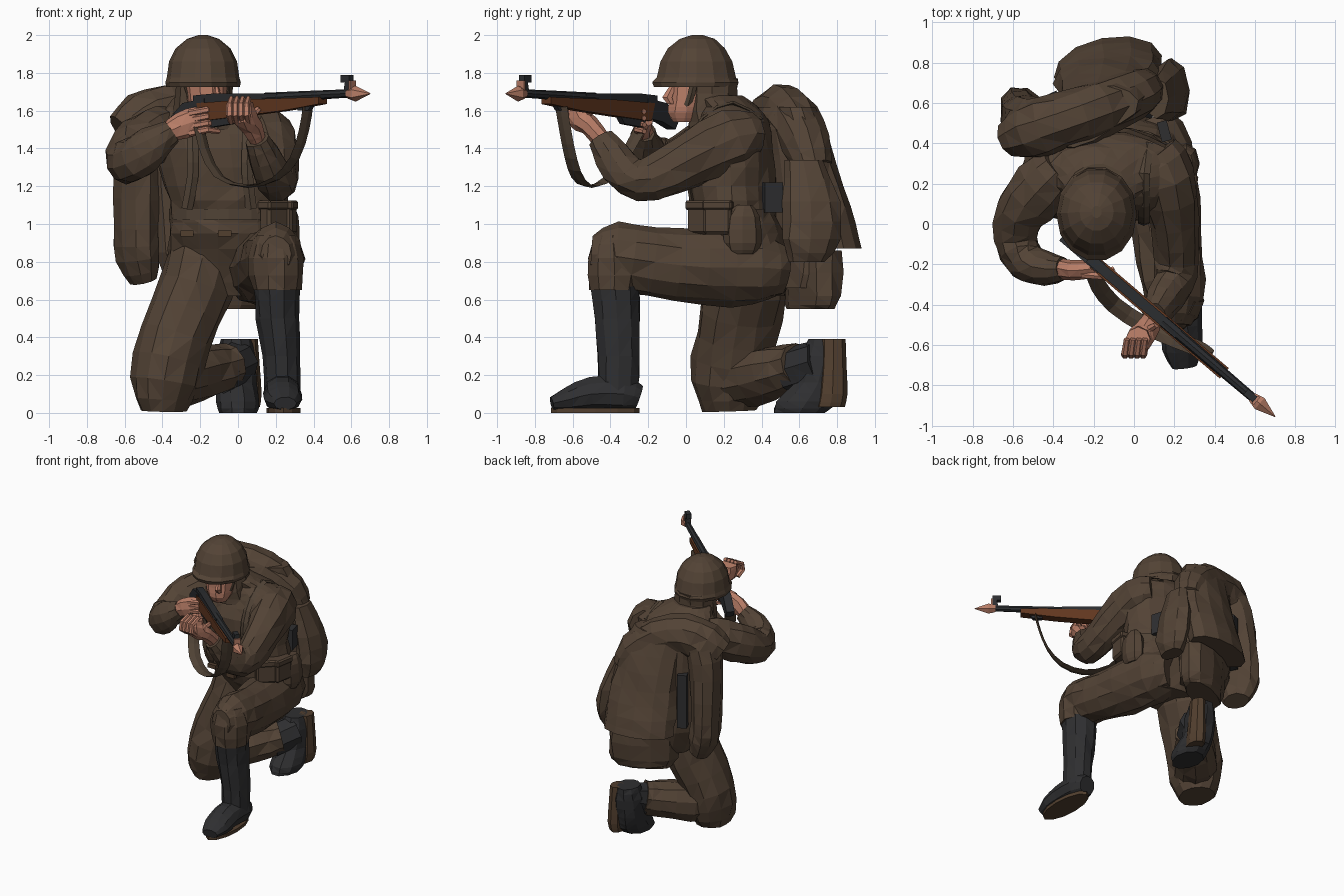
import bpy, bmesh, math, random
from mathutils import Vector, Matrix

random.seed(4)


def material(name, rgb):
    m = bpy.data.materials.new(name)
    m.diffuse_color = (*rgb, 1)
    return m


CLOTH = material("brown cloth", (0.086, 0.056, 0.036))
SKIN = material("skin", (0.48, 0.205, 0.135))
STEEL = material("dark steel", (0.024, 0.026, 0.029))
LEATHER = material("black leather", (0.028, 0.028, 0.030))
WOOD = material("red brown wood", (0.12, 0.038, 0.014))
SOLE = material("sole brown", (0.085, 0.050, 0.028))
STRAP = material("strap webbing", (0.080, 0.055, 0.036))


def finish(name, bm, mat):
    bmesh.ops.recalc_face_normals(bm, faces=bm.faces)
    bmesh.ops.triangulate(bm, faces=bm.faces)
    me = bpy.data.meshes.new(name)
    bm.to_mesh(me)
    bm.free()
    me.materials.append(mat)
    ob = bpy.data.objects.new(name, me)
    bpy.context.collection.objects.link(ob)
    return ob


def spline(pts, sub):
    """Smooth in-between rows through the key rows."""
    out = []
    for i in range(len(pts) - 1):
        a, b, c, d = (pts[max(i - 1, 0)], pts[i], pts[i + 1], pts[min(i + 2, len(pts) - 1)])
        for k in range(sub):
            t = k / sub
            out.append([0.5 * (2 * q + (r - p) * t + (2 * p - 5 * q + 4 * r - s) * t * t
                               + (3 * q - p - 3 * r + s) * t ** 3) for p, q, r, s in zip(a, b, c, d)])
    return out + [list(pts[-1])]


def loft(name, pts, mat, n=10, sub=2, ref=(1, 0, 0), rough=0.0, level=False):
    """Elliptical tube through (x, y, z, radius along ref, other radius); rough adds cloth folds."""
    rows = spline(pts, sub)
    pos = [Vector(r[:3]) for r in rows]
    bm, rings = bmesh.new(), []
    for i, r in enumerate(rows):
        t = pos[min(i + 1, len(pos) - 1)] - pos[max(i - 1, 0)]
        t = Vector((0, 0, 1)) if level else t.normalized()
        u = Vector(ref)
        u = (u - t * u.dot(t)).normalized()
        v = t.cross(u)
        ring = []
        for k in range(n):
            a = 2 * math.pi * k / n
            f = 1 + rough * (random.uniform(-1, 1) + 0.6 * math.sin(3 * a + 1.9 * i))
            p = pos[i] + (u * math.cos(a) * r[3] + v * math.sin(a) * r[4]) * f
            p.z = max(p.z, 0.0)
            ring.append(bm.verts.new(p))
        rings.append(ring)
    for a, b in zip(rings, rings[1:]):
        for k in range(n):
            bm.faces.new((a[k], a[(k + 1) % n], b[(k + 1) % n], b[k]))
    bm.faces.new(rings[0])
    bm.faces.new(rings[-1])
    return finish(name, bm, mat)


def box(name, c, size, mat, yaw=0.0, bevel=0.0):
    bm = bmesh.new()
    bmesh.ops.create_cube(bm, size=1)
    bmesh.ops.scale(bm, vec=size, verts=bm.verts)
    if bevel:
        bmesh.ops.bevel(bm, geom=bm.edges[:], offset=bevel, segments=1, affect='EDGES')
    bm.transform(Matrix.Translation(c) @ Matrix.Rotation(math.radians(yaw), 4, 'Z'))
    return finish(name, bm, mat)


# torso with jacket skirt, belt and collar
loft("jacket", [(-.05, .36, .62, .25, .17), (-.05, .33, .78, .31, .21), (-.05, .28, .95, .32, .24),
                (-.05, .25, 1.06, .31, .22), (-.07, .24, 1.2, .32, .23), (-.1, .23, 1.4, .35, .23),
                (-.11, .25, 1.54, .35, .19), (-.15, .23, 1.62, .23, .15), (-.18, .17, 1.68, .14, .13)],
     CLOTH, n=18, level=True, rough=.035)
loft("belt", [(-.05, .25, 1.02, .315, .226), (-.05, .25, 1.08, .315, .226)], STRAP, n=16, sub=1, level=True)
loft("hood", [(-.17, .17, 1.5, .2, .16), (-.18, .14, 1.6, .16, .14), (-.18, .14, 1.77, .15, .14)],
     CLOTH, n=10, level=True, rough=.03)
for i, (x, y, yaw) in enumerate([(.26, .17, 80), (.19, .08, 45)]):
    box(f"pouch_{i}", (x, y, 1.03), (.15, .08, .17), CLOTH, yaw, .015)
    box(f"pouch_flap_{i}", (x, y, 1.1), (.16, .095, .05), CLOTH, yaw, .01)
loft("canteen", [(.25, .3, .84, .05, .07), (.26, .3, .9, .065, .1), (.26, .3, 1.04, .06, .09),
                 (.26, .31, 1.1, .03, .04)], CLOTH, n=8, level=True)
for x in (-.27, -.07):
    box("belt_fitting", (x, .015 if x > -.2 else .07, .95), (.07, .03, .03), SOLE)
for x, lean in ((-.27, .03), (.07, -.02)):
    loft("shoulder_strap", [(x, .04, 1.08, .03, .012), (x + lean, .01, 1.25, .03, .012),
                            (x + lean, .01, 1.4, .03, .012), (x + lean, .09, 1.56, .03, .012),
                            (x + lean, .25, 1.64, .03, .012), (x, .4, 1.55, .03, .012)], STRAP, n=4)

# head and helmet
loft("face", [(-.15, -.01, 1.54, .05, .06), (-.155, 0, 1.59, .085, .1), (-.165, .02, 1.66, .105, .115),
              (-.17, .03, 1.78, .11, .12)], SKIN, n=10, level=True)
loft("nose", [(-.115, -.07, 1.73, .012, .02), (-.105, -.1, 1.67, .02, .03), (-.11, -.08, 1.635, .02, .02)],
     SKIN, n=6, sub=1, level=True)
loft("chin_strap", [(-.05, .04, 1.74, .02, .01), (-.07, .01, 1.63, .02, .01), (-.13, -.06, 1.56, .02, .01),
                    (-.22, -.04, 1.58, .02, .01), (-.28, .04, 1.74, .02, .01)], STRAP, n=4, ref=(0, 1, 0))
loft("helmet", [(-.185, .05, 1.725, .195, .225), (-.185, .05, 1.75, .2, .235), (-.185, .055, 1.775, .192, .215),
                (-.185, .055, 1.86, .18, .195), (-.185, .055, 1.93, .145, .155), (-.185, .06, 1.98, .085, .095),
                (-.185, .06, 2.0, .025, .03)], CLOTH, n=14, sub=1, level=True)

# arms
loft("left_sleeve", [(.1, .34, 1.47, .13, .12), (.16, .24, 1.45, .15, .16), (.2, .02, 1.34, .12, .15),
                     (.21, -.18, 1.24, .11, .12), (.19, -.3, 1.25, .1, .11), (.14, -.39, 1.36, .09, .1),
                     (.1, -.45, 1.45, .065, .07)], CLOTH, n=10, rough=.05)
loft("right_sleeve", [(-.36, .28, 1.5, .13, .13), (-.45, .19, 1.46, .15, .15), (-.56, .06, 1.39, .14, .13),
                      (-.59, -.07, 1.33, .12, .11), (-.54, -.18, 1.35, .12, .1), (-.45, -.22, 1.42, .1, .09),
                      (-.35, -.22, 1.49, .065, .06)], CLOTH, n=10, ref=(0, 0, 1), rough=.05)

# hands
loft("left_hand", [(.1, -.45, 1.45, .045, .05), (.07, -.51, 1.52, .06, .055), (.03, -.57, 1.57, .07, .07),
                   (.02, -.57, 1.64, .06, .06)], SKIN, n=8, rough=.04)
for k in range(4):
    x = -.035 + .03 * k
    loft("left_finger", [(x, -.6, 1.54, .018, .018), (x - .01, -.65, 1.58, .02, .02),
                         (x - .01, -.64, 1.63, .018, .018), (x, -.57, 1.665, .015, .015)], SKIN, n=6, sub=1)
loft("left_thumb", [(.06, -.53, 1.56, .022, .022), (.11, -.5, 1.61, .016, .016)], SKIN, n=6, sub=1, ref=(0, 0, 1))
loft("right_hand", [(-.37, -.22, 1.48, .05, .05), (-.3, -.23, 1.52, .075, .05), (-.21, -.22, 1.55, .07, .045),
                    (-.16, -.2, 1.56, .04, .03)], SKIN, n=8, ref=(0, 0, 1), rough=.04)
for k in range(4):
    z = 1.585 - .035 * k
    loft("right_finger", [(-.26, -.25, z, .02, .02), (-.16, -.26, z + .02, .018, .018),
                          (-.1, -.22, z + .01, .014, .014)], SKIN, n=6, sub=1, ref=(0, 0, 1))

# rifle, laid out as distance back from the muzzle and height
MUZZLE, BACK, SIDE = Vector((.6, -.87, 0)), Vector((-.761, .649, 0)), Vector((.649, .761, 0))


def on_rifle(s, z, r):
    p = MUZZLE + BACK * s
    return (p.x, p.y, z, r, r)


def plate(name, outline, half, mat):
    bm = bmesh.new()
    lo, hi = ([bm.verts.new(MUZZLE + BACK * s + SIDE * h + Vector((0, 0, z))) for s, z in outline]
              for h in (-half, half))
    bm.faces.new(lo)
    bm.faces.new(hi)
    for i in range(len(lo)):
        j = (i + 1) % len(lo)
        bm.faces.new((lo[i], lo[j], hi[j], hi[i]))
    return finish(name, bm, mat)


plate("rifle_forestock", [(.2, 1.672), (.2, 1.635), (.45, 1.6), (.75, 1.57), (1.02, 1.545), (1.05, 1.64), (.7, 1.66)],
      .034, WOOD)
plate("rifle_butt", [(1.0, 1.665), (1.0, 1.56), (1.12, 1.54), (1.22, 1.5), (1.25, 1.55), (1.15, 1.64)], .03, STEEL)
plate("rifle_receiver", [(.5, 1.69), (.5, 1.65), (1.08, 1.64), (1.08, 1.68), (.95, 1.69)], .025, STEEL)
plate("rifle_magazine", [(.78, 1.58), (.82, 1.53), (.98, 1.51), (1.0, 1.57)], .018, STEEL)
loft("rifle_barrel", [on_rifle(0, 1.692, .022), on_rifle(.3, 1.68, .025), on_rifle(.6, 1.667, .028)], STEEL,
     n=8, sub=1, ref=(0, 0, 1))
plate("front_sight", [(.0, 1.7), (.04, 1.7), (.03, 1.75), (.06, 1.75), (.06, 1.79), (-.0, 1.79)], .018, STEEL)
plate("sling_lug", [(.25, 1.65), (.29, 1.6), (.36, 1.6), (.36, 1.65)], .015, STEEL)
loft("muzzle_tip", [on_rifle(.02, 1.69, .028), on_rifle(-.03, 1.69, .042), on_rifle(-.13, 1.69, .003)], SKIN,
     n=6, sub=1, ref=(0, 0, 1))
plate("sight_blade", [(-.012, 1.69), (.0, 1.69), (.0, 1.76), (-.012, 1.76)], .025, SKIN)
loft("rifle_sling", [(x, y, z, .042, .009) for x, y, z in
                     [(.37, -.66, 1.62), (.35, -.64, 1.5), (.3, -.61, 1.35), (.2, -.57, 1.24), (.05, -.5, 1.2),
                      (-.1, -.4, 1.25), (-.18, -.3, 1.4), (-.21, -.22, 1.55)]], STRAP, n=4, ref=SIDE)

# kneeling right leg
loft("right_thigh", [(-.17, .34, .9, .2, .2), (-.22, .31, .66, .2, .22), (-.33, .26, .4, .19, .21),
                     (-.39, .23, .16, .18, .2), (-.4, .23, .01, .12, .14)], CLOTH, n=12, rough=.05)
loft("right_shin", [(-.42, .14, .15, .13, .13), (-.28, .36, .19, .15, .16), (-.12, .53, .23, .13, .14),
                    (-.05, .6, .25, .12, .13)], CLOTH, n=10, ref=(0, 0, 1), rough=.05)
loft("right_boot_shaft", [(-.09, .53, .22, .12, .11), (.0, .7, .27, .12, .12)], LEATHER, n=8, ref=(0, 0, 1), rough=.03)
loft("right_boot_foot", [(.0, .6, .0, .1, .14), (.0, .64, .06, .115, .17), (-.01, .7, .16, .105, .13),
                         (-.01, .73, .3, .105, .12), (-.01, .74, .39, .08, .1)], LEATHER, n=10, level=True, rough=.03)
loft("right_boot_sole", [(.06, .76, .03, .055, .08), (.065, .775, .1, .06, .08), (.06, .78, .25, .055, .07),
                         (.055, .78, .39, .05, .065)], SOLE, n=8, level=True)

# raised left leg
loft("left_thigh", [(.05, .5, .76, .15, .14), (.1, .36, .77, .19, .2), (.15, .1, .77, .18, .2),
                    (.18, -.18, .8, .165, .18), (.2, -.38, .83, .145, .175), (.2, -.5, .84, .08, .1)],
     CLOTH, n=12, rough=.045)
loft("left_knee", [(.2, -.39, .94, .1, .09), (.2, -.38, .82, .145, .145), (.205, -.38, .65, .13, .135)],
     CLOTH, n=10, level=True, rough=.04)
loft("left_boot_shaft", [(.205, -.375, .67, .122, .133), (.21, -.365, .5, .115, .125), (.23, -.355, .3, .1, .115),
                         (.235, -.36, .1, .095, .11)], LEATHER, n=10, level=True, rough=.03)
loft("left_boot_foot", [(.23, -.25, .08, .07, .07), (.235, -.33, .1, .1, .1), (.235, -.5, .1, .1, .095),
                        (.24, -.62, .07, .1, .07), (.25, -.71, .05, .06, .035)], LEATHER, n=10, rough=.02)
loft("left_boot_sole", [(.24, -.48, 0, .09, .235), (.24, -.48, .025, .09, .235)], SOLE, n=12, sub=1, level=True)

# backpack: sack with a wide rear flap, a narrow side roll and a top roll, turned with the shoulders
TURN = Vector((.9, .42, 0))
ACROSS = Vector((-.42, .9, 0))
loft("pack_sack", [(-.14, .57, .66, .24, .12), (-.17, .59, .85, .3, .15), (-.2, .57, 1.2, .3, .15),
                   (-.23, .54, 1.5, .26, .15), (-.25, .52, 1.62, .2, .12)], CLOTH, n=12, ref=TURN, level=True, rough=.03)
loft("rear_flap", [(-.13, .78, .87, .27, .145), (-.13, .75, 1.0, .27, .14), (-.12, .69, 1.2, .26, .14),
                   (-.14, .62, 1.45, .24, .13), (-.18, .57, 1.62, .2, .11)],
     CLOTH, n=12, ref=(.98, .2, 0), level=True, rough=.03)
loft("side_roll", [(-.5, .55, .7, .1, .07), (-.53, .53, .82, .16, .11), (-.54, .52, .98, .17, .11),
                   (-.53, .5, 1.3, .16, .12), (-.49, .48, 1.52, .15, .13), (-.4, .5, 1.6, .13, .12)],
     CLOTH, n=10, ref=ACROSS, rough=.04)
loft("top_roll", [(-.6, .43, 1.47, .1, .13), (-.5, .47, 1.54, .15, .16), (-.36, .51, 1.59, .14, .155),
                  (-.17, .57, 1.55, .14, .14), (.0, .64, 1.42, .13, .13), (.06, .68, 1.3, .1, .09)],
     CLOTH, n=10, ref=ACROSS, rough=.04)
loft("bread_bag", [(-.09, .66, .55, .21, .1), (-.09, .67, .62, .25, .12), (-.09, .67, .86, .25, .13)],
     CLOTH, n=10, ref=TURN, level=True, rough=.05)
loft("side_bag", [(.18, .64, .8, .06, .1), (.19, .66, .92, .09, .15), (.17, .66, 1.12, .08, .15),
                  (.11, .62, 1.34, .06, .1)], CLOTH, n=8, level=True, rough=.06)
box("pack_gap_panel", (-.4, .61, 1.12), (.07, .08, .42), LEATHER, 25)
box("pack_side_strap", (.15, .46, 1.14), (.05, .1, .16), LEATHER, 15)
